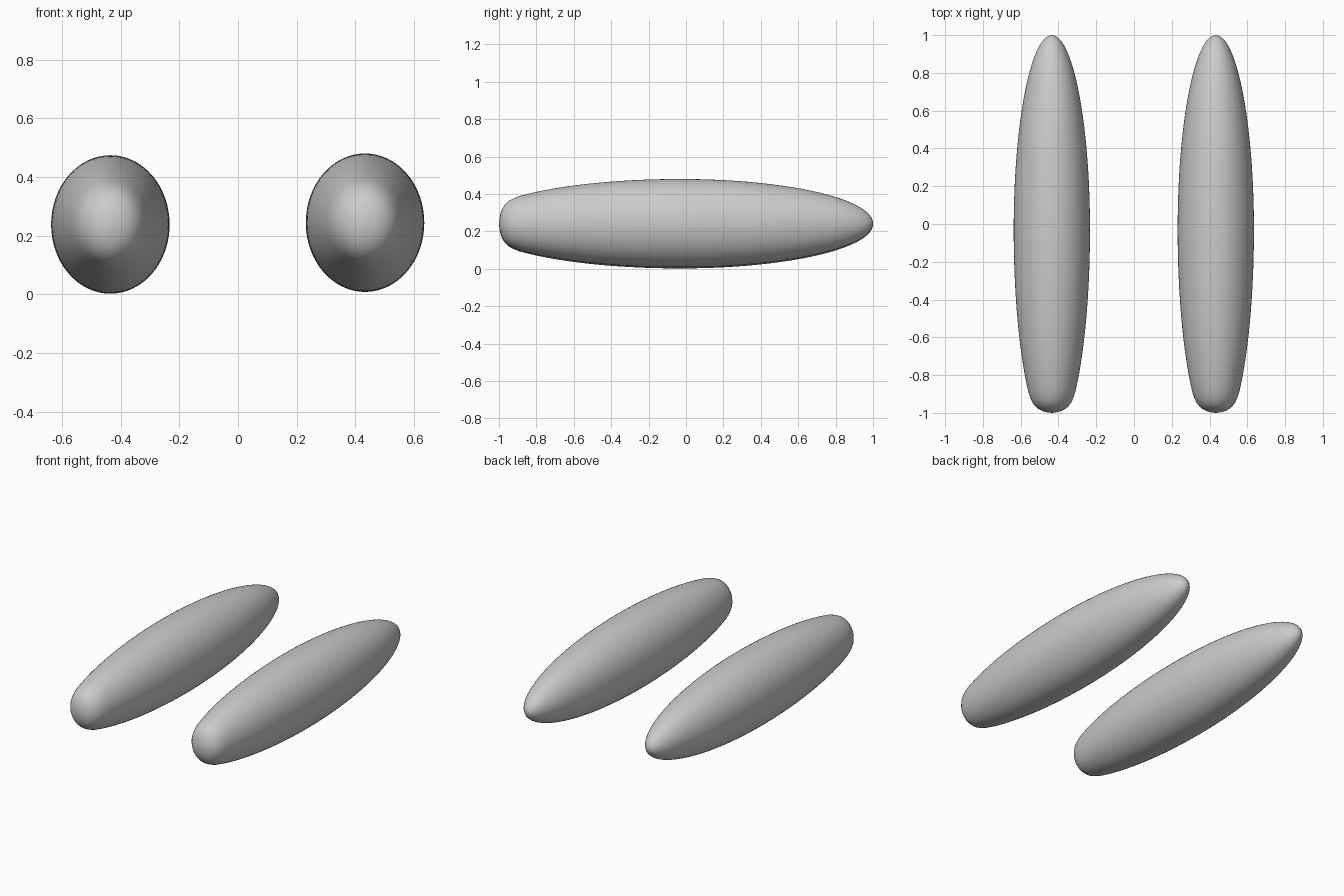
import bpy, bmesh, math

if "Cube" in bpy.data.objects:
    bpy.data.objects.remove(bpy.data.objects["Cube"])

HALF_W, HALF_H = 0.202, 0.236
MID = -0.03            # y of the widest section
SIDES = 64


def hull_profile():
    """(y, radius ratio) from the blunt front to the pointed back."""
    # blunt rounded front cap
    pts = [(-1.0, 0.0), (-0.997, 0.12), (-0.991, 0.24), (-0.98, 0.345),
           (-0.965, 0.435), (-0.945, 0.51), (-0.92, 0.565)]
    # long truncated half-ellipse up to the middle
    for i in range(20):
        y = -0.89 + (MID + 0.89) * i / 20
        pts.append((y, math.sqrt(1 - ((y - MID) / 1.09) ** 2)))
    # full half-ellipse to the back tip
    for i in range(33):
        a = math.pi / 2 * i / 32
        pts.append((MID + (1 - MID) * math.sin(a), math.cos(a)))
    return pts


def make_float(name, x, z):
    bm = bmesh.new()
    pts = hull_profile()
    rings = []
    for y, r in pts[1:-1]:
        rings.append([bm.verts.new((HALF_W * r * math.cos(t), y, HALF_H * r * math.sin(t)))
                      for t in (2 * math.pi * k / SIDES for k in range(SIDES))])
    front = bm.verts.new((0, pts[0][0], 0))
    back = bm.verts.new((0, pts[-1][0], 0))
    for k in range(SIDES):
        n = (k + 1) % SIDES
        for a, b in zip(rings, rings[1:]):
            bm.faces.new((a[k], b[k], b[n], a[n]))
        bm.faces.new((front, rings[0][k], rings[0][n]))
        bm.faces.new((back, rings[-1][n], rings[-1][k]))
    bmesh.ops.recalc_face_normals(bm, faces=bm.faces)
    for f in bm.faces:
        f.smooth = True
    mesh = bpy.data.meshes.new(name)
    bm.to_mesh(mesh)
    bm.free()
    obj = bpy.data.objects.new(name, mesh)
    obj.location = (x, 0, z)
    bpy.context.collection.objects.link(obj)


# the pair of floats, the right one sitting slightly higher
make_float("left_float", -0.435, 0.238)
make_float("right_float", 0.433, 0.244)
